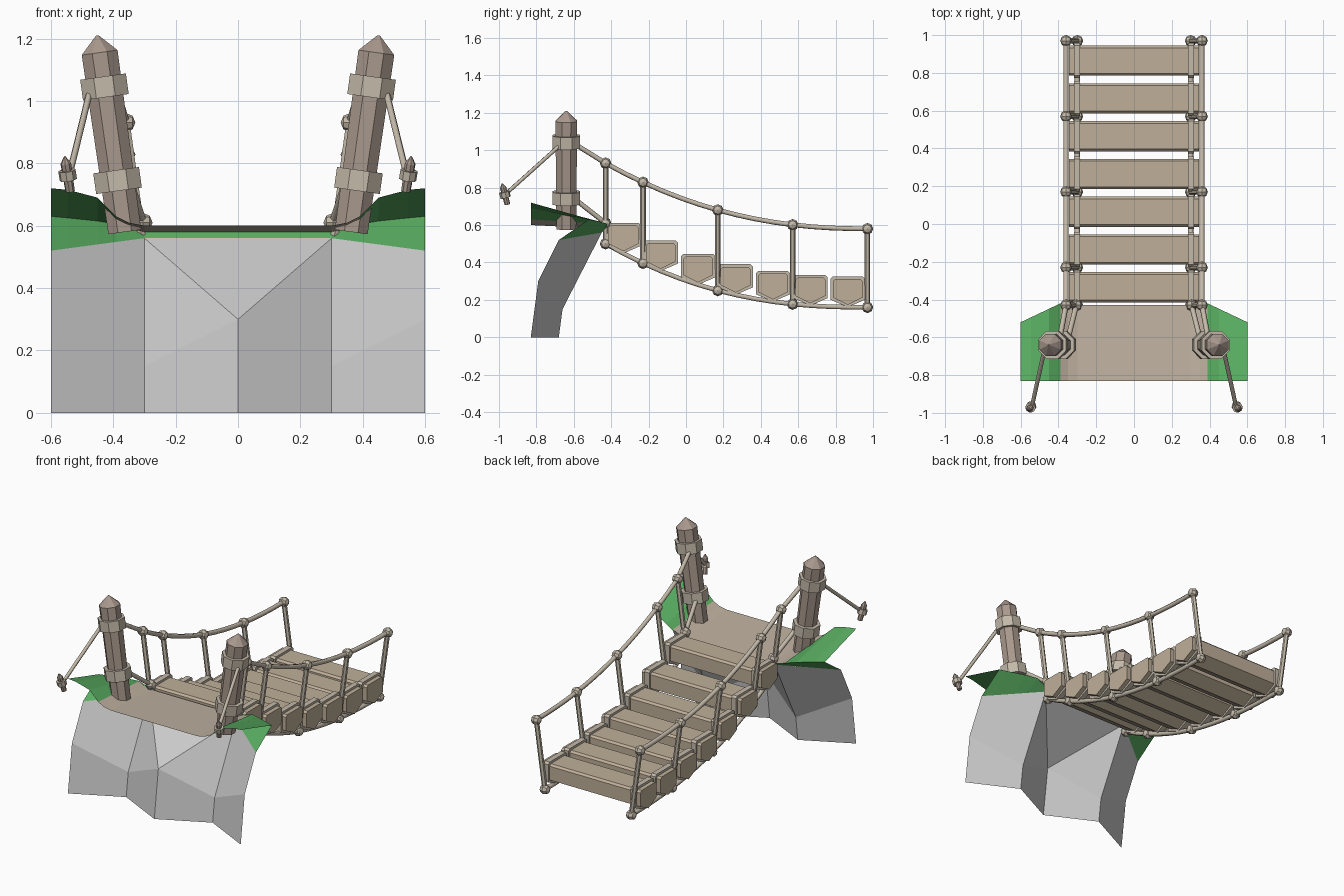
import bpy, bmesh
from math import radians
from mathutils import Vector, Matrix

if "Cube" in bpy.data.objects:
    bpy.data.objects.remove(bpy.data.objects["Cube"])


def material(name, col):
    m = bpy.data.materials.new(name)
    m.diffuse_color = (*col, 1)
    m.use_nodes = True
    m.node_tree.nodes["Principled BSDF"].inputs["Base Color"].default_value = m.diffuse_color
    return m


WOOD = material("wood", (0.40, 0.32, 0.27))
PLANK = material("plank_wood", (0.52, 0.43, 0.32))
ROPE = material("rope", (0.55, 0.49, 0.40))
GRASS = material("grass", (0.10, 0.42, 0.12))
PATH = material("path", (0.52, 0.44, 0.35))


def add(name, bm, mat=None, normals=True):
    if normals:
        bmesh.ops.recalc_face_normals(bm, faces=bm.faces)
    me = bpy.data.meshes.new(name)
    bm.to_mesh(me)
    bm.free()
    ob = bpy.data.objects.new(name, me)
    bpy.context.collection.objects.link(ob)
    if mat:
        me.materials.append(mat)
    return ob


def tube(bm, a, b, r1, r2=None, n=8):
    """n-sided prism or cone from a to b with a flat facing the axes; r is half the width."""
    a, b = Vector(a), Vector(b)
    d = b - a
    k = 1 / 0.924 if n == 8 else 1
    r2 = r1 if r2 is None else r2
    rot = d.to_track_quat('Z', 'Y').to_matrix().to_4x4()
    mat = Matrix.Translation((a + b) / 2) @ rot @ Matrix.Rotation(radians(180 / n), 4, 'Z')
    bmesh.ops.create_cone(bm, cap_ends=True, segments=n, radius1=r1 * k, radius2=r2 * k,
                          depth=d.length, matrix=mat)


def prism_x(bm, profile, x0, x1):
    """Extrude a (y, z) profile from x0 to x1."""
    f = bm.faces.new([bm.verts.new((x0, y, z)) for y, z in profile])
    out = bmesh.ops.extrude_face_region(bm, geom=[f])
    bmesh.ops.translate(bm, vec=(x1 - x0, 0, 0),
                        verts=[v for v in out['geom'] if isinstance(v, bmesh.types.BMVert)])


def sheet(name, cols, mat):
    """Skin neighbouring columns of points."""
    bm = bmesh.new()
    vs = [[bm.verts.new(p) for p in c] for c in cols]
    for c, d in zip(vs, vs[1:]):
        for i in range(len(c) - 1):
            bm.faces.new((c[i], d[i], d[i + 1], c[i + 1]))
    return add(name, bm, mat, False)


def rope(name, pts, r):
    cu = bpy.data.curves.new(name, 'CURVE')
    cu.dimensions = '3D'
    cu.bevel_depth, cu.bevel_resolution, cu.use_fill_caps = r, 1, True
    sp = cu.splines.new('POLY')
    sp.points.add(len(pts) - 1)
    for p, q in zip(sp.points, pts):
        p.co = (*q, 1)
    cu.materials.append(ROPE)
    ob = bpy.data.objects.new(name, cu)
    bpy.context.collection.objects.link(ob)


def rail_z(y):
    return 0.58 + 0.165 * max(0.97 - y, 0) ** 2.24


def deck_z(y):
    return 0.16 + 0.153 * max(0.97 - y, 0) ** 2.376


# Cliff face: folded sheet
bm = bmesh.new()
shape = {0.6: [(-.83, 0), (-.79, .3), (-.68, .52)],
         0.3: [(-.68, 0), (-.66, .15), (-.45, .56)],
         0.0: [(-.83, 0), (-.79, .3)]}
col = {x: [bm.verts.new((x, y, z)) for y, z in shape[abs(x)]] for x in (-.6, -.3, 0, .3, .6)}
for s in (-1, 1):
    o, m, c = col[.6 * s], col[.3 * s], col[0]
    for f in ((o[0], o[1], m[1], m[0]), (o[1], o[2], m[2], m[1]),
              (m[0], m[1], c[1], c[0]), (m[1], m[2], c[1])):
        bm.faces.new(f)
bm.faces.new((col[0][1], col[.3][2], col[-.3][2]))
add("cliff_face", bm)

# Grass banks and lip, path between them: x, back z, tip (y, z), underside (y, z)
bank = [(.6, .72, -.52, .63, -.68, .52), (.545, .715, -.494, .625, -.638, .527),
        (.45, .69, -.449, .615, -.565, .54), (.39, .63, -.42, .605, -.52, .548)]
path = [(.39, .63, -.42, .605), (.35, .61, -.425, .59), (.3, .60, -.43, .58)]
for s, side in ((-1, "left"), (1, "right")):
    sheet("grass_bank_" + side,
          [[(s * x, -.83, b), (s * x, ty, tz)] for x, b, ty, tz, _, _ in bank], GRASS)
lip = [(x, ty, tz, uy, uz) for x, _, ty, tz, uy, uz in bank] + [(.3, -.43, .58, -.45, .56)]
lip += [(-x, *rest) for x, *rest in reversed(lip)]
sheet("grass_lip", [[(x, a, b), (x, c, d)] for x, a, b, c, d in lip], GRASS)
path += [(-x, *rest) for x, *rest in reversed(path)]
sheet("path", [[(x, -.83, b), (x, ty, tz)] for x, b, ty, tz in path], PATH)

# Planks with a V bottom, each held by two straps
planks, straps = bmesh.new(), bmesh.new()


def plank_profile(c, lo, w, h, e):
    return [(c - w, lo + .04 - e), (c - w, lo + h - .012), (c - w + .012, lo + h),
            (c + w - .012, lo + h), (c + w, lo + h - .012), (c + w, lo + .04 - e), (c, lo - e)]


for i in range(7):
    c = -.335 + .2 * i
    lo = deck_z(c) + .012
    prism_x(planks, plank_profile(c, lo, .08, .138, 0), -.345, .345)
    for s in (-1, 1):
        prism_x(straps, plank_profile(c, lo, .092, .152, .012), s * .285, s * .318)
add("planks", planks, PLANK)
add("plank_straps", straps, ROPE)

# Both sides: posts, ropes, uprights, knots, stakes
post_y = [-.43, -.23, .17, .57, .97]
ys = [-.43 + .1 * i for i in range(15)]
for s, side in ((-1, "left"), (1, "right")):
    def axis(z):
        return Vector((s * (.363 + .14 * (z - .58)), -.64, z))

    bm = bmesh.new()
    tube(bm, axis(.58), axis(1.155), .053, .058)
    tube(bm, axis(1.155), axis(1.21), .058, .004)
    add("post_" + side, bm, WOOD)

    bm = bmesh.new()
    for z in (.745, 1.045):
        tube(bm, axis(z - .033), axis(z + .033), .074)
    add("post_bands_" + side, bm, ROPE)

    rope("handrail_rope_" + side,
         [(s * .39, -.59, 1.03)] + [(s * .36, y, rail_z(y)) for y in ys], .014)
    rope("deck_rope_" + side, [(s * .30, y, deck_z(y)) for y in ys], .014)
    rope("tie_rope_" + side, [(s * .345, -.59, .735), (s * .305, -.43, .61)], .014)
    rope("guy_rope_" + side, [(s * .475, -.67, 1.03), (s * .54, -.965, .765)], .011)

    ups, knots = bmesh.new(), bmesh.new()
    spots = [(.305, -.43, .61)]
    for y in post_y:
        a, b = (.30, y, deck_z(y)), (.36, y, rail_z(y))
        spots += [a, b]
        tube(ups, (s * a[0], *a[1:]), (s * b[0], *b[1:]), .015, n=6)
    for x, y, z in spots:
        m = Matrix.Translation((s * x, y, z)) @ Matrix.Rotation(radians(90), 4, 'Y')
        bmesh.ops.create_uvsphere(knots, u_segments=8, v_segments=4, radius=.031, matrix=m)
    add("uprights_" + side, ups, ROPE)
    add("knots_" + side, knots, ROPE)

    # Ground stake with band
    base, top = Vector((s * .538, -.955, .71)), Vector((s * .552, -.978, .80))
    tip = base.lerp(top, 1.25)
    bm = bmesh.new()
    tube(bm, base, top, .014, .016)
    tube(bm, top, tip, .016, .002)
    add("stake_" + side, bm, WOOD)
    bm = bmesh.new()
    tube(bm, base.lerp(top, .42), base.lerp(top, .75), .026)
    add("stake_band_" + side, bm, ROPE)
